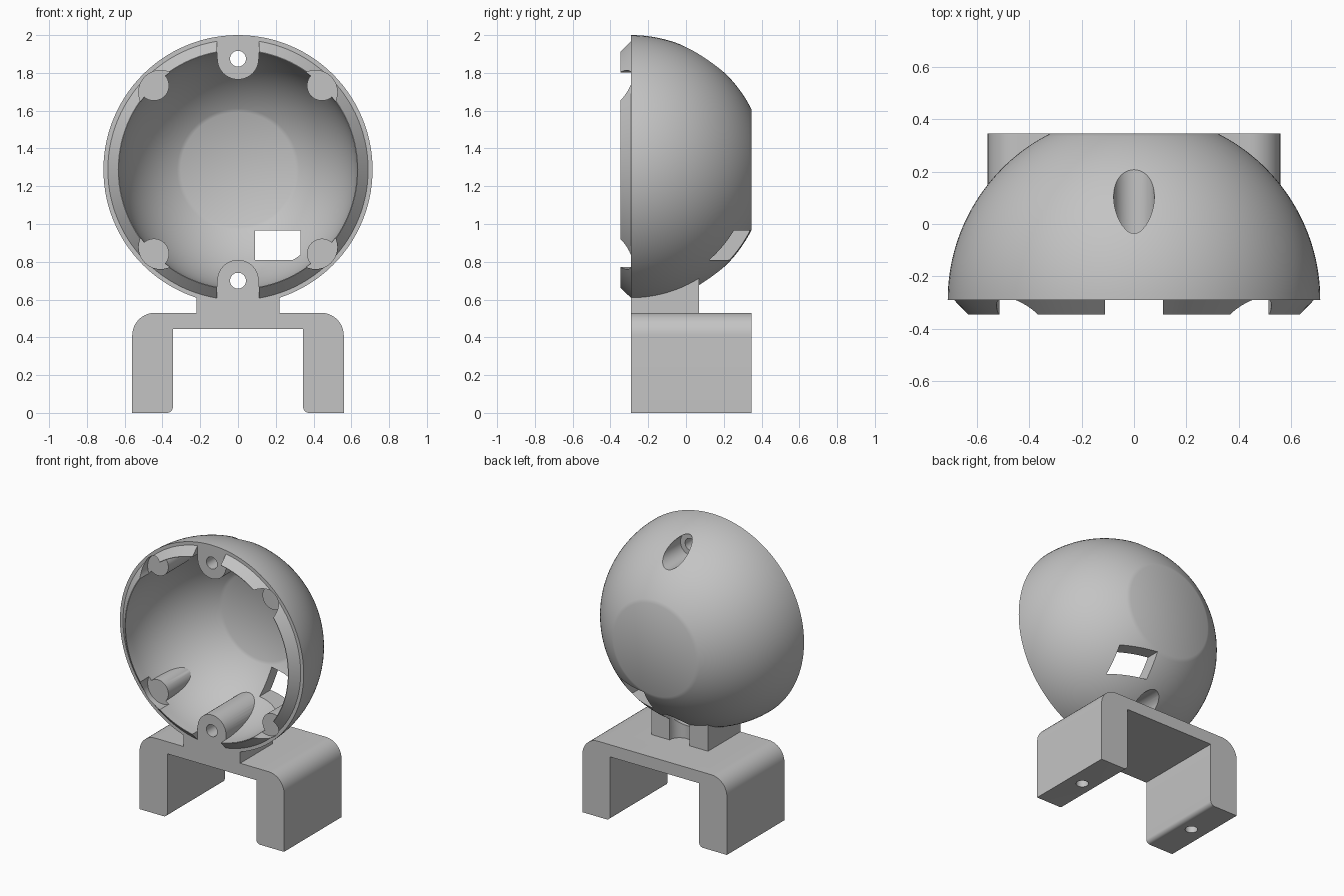
import bpy, bmesh, math
from mathutils import Matrix, Vector

if "Cube" in bpy.data.objects:
    bpy.data.objects.remove(bpy.data.objects["Cube"])

CZ, Y0 = 1.2875, -0.29          # bowl centre height, rim plane
R_OUT, R_IN = 0.7125, 0.63      # bowl radii
BACK, LIP = 0.347, -0.347       # rear flat, lip crest

grey = bpy.data.materials.new("light grey")
grey.diffuse_color = (0.55, 0.55, 0.55, 1)
grey.use_nodes = True
grey.node_tree.nodes["Principled BSDF"].inputs["Base Color"].default_value = grey.diffuse_color


def add(name, bm):
    bmesh.ops.recalc_face_normals(bm, faces=bm.faces)
    me = bpy.data.meshes.new(name)
    bm.to_mesh(me)
    bm.free()
    ob = bpy.data.objects.new(name, me)
    bpy.context.collection.objects.link(ob)
    me.materials.append(grey)
    return ob


def box(name, x, y, z):
    bm = bmesh.new()
    bmesh.ops.create_cube(bm, size=1)
    for v in bm.verts:
        v.co = [lo + (c + 0.5) * (hi - lo) for c, (lo, hi) in zip(v.co, (x, y, z))]
    return add(name, bm)


def cylinder(name, r, start, end, seg=40):
    a, b = Vector(start), Vector(end)
    bm = bmesh.new()
    mat = Matrix.Translation((a + b) / 2) @ (b - a).to_track_quat('Z', 'Y').to_matrix().to_4x4()
    bmesh.ops.create_cone(bm, cap_ends=True, segments=seg, radius1=r, radius2=r,
                          depth=(b - a).length, matrix=mat)
    return add(name, bm)


def lathe(name, profile, seg=112):
    """Revolve (radius, y) points around the bowl's front-back axis."""
    bm = bmesh.new()
    rings = []
    for r, y in profile:
        rings.append([bm.verts.new((r * math.cos(2 * math.pi * i / seg), y,
                                    CZ + r * math.sin(2 * math.pi * i / seg)))
                      for i in range(seg)])
    for a, b in zip(rings, rings[1:]):
        for i in range(seg):
            j = (i + 1) % seg
            bm.faces.new((a[i], a[j], b[j], b[i]))
    bm.faces.new(rings[0])
    bm.faces.new(rings[-1])
    return add(name, bm)


def combine(target, tool, op):
    m = target.modifiers.new(op, 'BOOLEAN')
    m.operation, m.object, m.solver = op, tool, 'EXACT'
    bpy.context.view_layer.objects.active = target
    bpy.ops.object.modifier_apply(modifier=m.name)
    bpy.data.objects.remove(tool)


def dome(radius, flat_y, n=30):
    """Quarter-circle profile from the rim plane to the rear flat."""
    top = math.asin((flat_y - Y0) / radius)
    return [(radius * math.cos(top * i / n), Y0 + radius * math.sin(top * i / n))
            for i in range(n + 1)]


def arc(cx, cz, r, a0, a1, n=10):
    return [(cx + r * math.cos(math.radians(a0 + (a1 - a0) * i / n)),
             cz + r * math.sin(math.radians(a0 + (a1 - a0) * i / n))) for i in range(n + 1)]


# Solid bowl with a chamfered lip in front of the rim
body = lathe("lamp_housing", [(0.634, LIP), (0.689, Y0)] + dome(R_OUT, BACK))

# Pedestal between the bowl and the bracket
combine(body, box("pedestal", (-0.22, 0.22), (Y0, 0.07), (0.50, 0.78)), 'UNION')

# U-shaped bracket: right half profile mirrored, then extruded front to back
half = ([(0, 0.53)] + arc(0.44, 0.41, 0.12, 90, 0) + [(0.56, 0)]
        + arc(0.375, 0.03, 0.03, 270, 180, 6) + [(0.345, 0.445)])
outline = half + [(-x, z) for x, z in reversed(half[1:])]
bm = bmesh.new()
face = bm.faces.new([bm.verts.new((x, Y0, z)) for x, z in outline])
ext = bmesh.ops.extrude_face_region(bm, geom=[face])
bmesh.ops.translate(bm, vec=(0, BACK - Y0, 0),
                    verts=[v for v in ext["geom"] if isinstance(v, bmesh.types.BMVert)])
combine(body, add("bracket", bm), 'UNION')

# Hollow interior, leaving the screw bosses and corner posts standing
cavity = lathe("cavity", [(R_IN, -0.45)] + dome(R_IN, 0.262))
for s in (1, -1):
    zc = CZ + s * 0.5875
    combine(cavity, cylinder("screw_boss", 0.11, (0, Y0, zc), (0, 0.4, zc)), 'DIFFERENCE')
    combine(cavity, box("boss_web", (-0.11, 0.11), (Y0, 0.4),
                        sorted((zc, zc + s * 0.2))), 'DIFFERENCE')
    for t in (1, -1):
        x, z = t * 0.445, CZ + s * 0.445
        combine(cavity, cylinder("corner_post", 0.08, (x, -0.25, z), (x, 0.4, z)), 'DIFFERENCE')
combine(body, cavity, 'DIFFERENCE')

for s in (1, -1):
    zc = CZ + s * 0.5875
    # Lip gap in front of each screw boss
    combine(body, box("lip_gap", (-0.11, 0.11), (-0.5, Y0),
                      sorted((CZ + s * 0.4, CZ + s * 0.8))), 'DIFFERENCE')
    # Screw hole and the rear counterbore
    combine(body, cylinder("screw_hole", 0.042, (0, -0.5, zc), (0, 0.5, zc)), 'DIFFERENCE')
    combine(body, cylinder("counterbore", 0.078, (0, -0.05, zc), (0, 0.6, zc)), 'DIFFERENCE')
    # Corner notches through the lip
    for t in (1, -1):
        x, z = t * 0.41, CZ + s * 0.41
        combine(body, cylinder("corner_notch", 0.116, (x, -0.5, z), (x, -0.25, z)), 'DIFFERENCE')
    # Mounting holes under the bracket legs
    combine(body, cylinder("leg_hole", 0.04, (s * 0.4525, 0.028, -0.1),
                           (s * 0.4525, 0.028, 0.25)), 'DIFFERENCE')

# Groove at the back of the pedestal
combine(body, cylinder("groove", 0.078, (0, 0.07, 0.53), (0, 0.07, 0.68)), 'DIFFERENCE')

# Rectangular cable window
combine(body, box("cable_window", (0.09, 0.33), (0.0, 0.6), (0.81, 0.965)), 'DIFFERENCE')

# Smooth shading with sharp edges kept
bpy.ops.object.select_all(action='DESELECT')
body.select_set(True)
bpy.context.view_layer.objects.active = body
bpy.ops.object.shade_smooth_by_angle(angle=math.radians(30))
